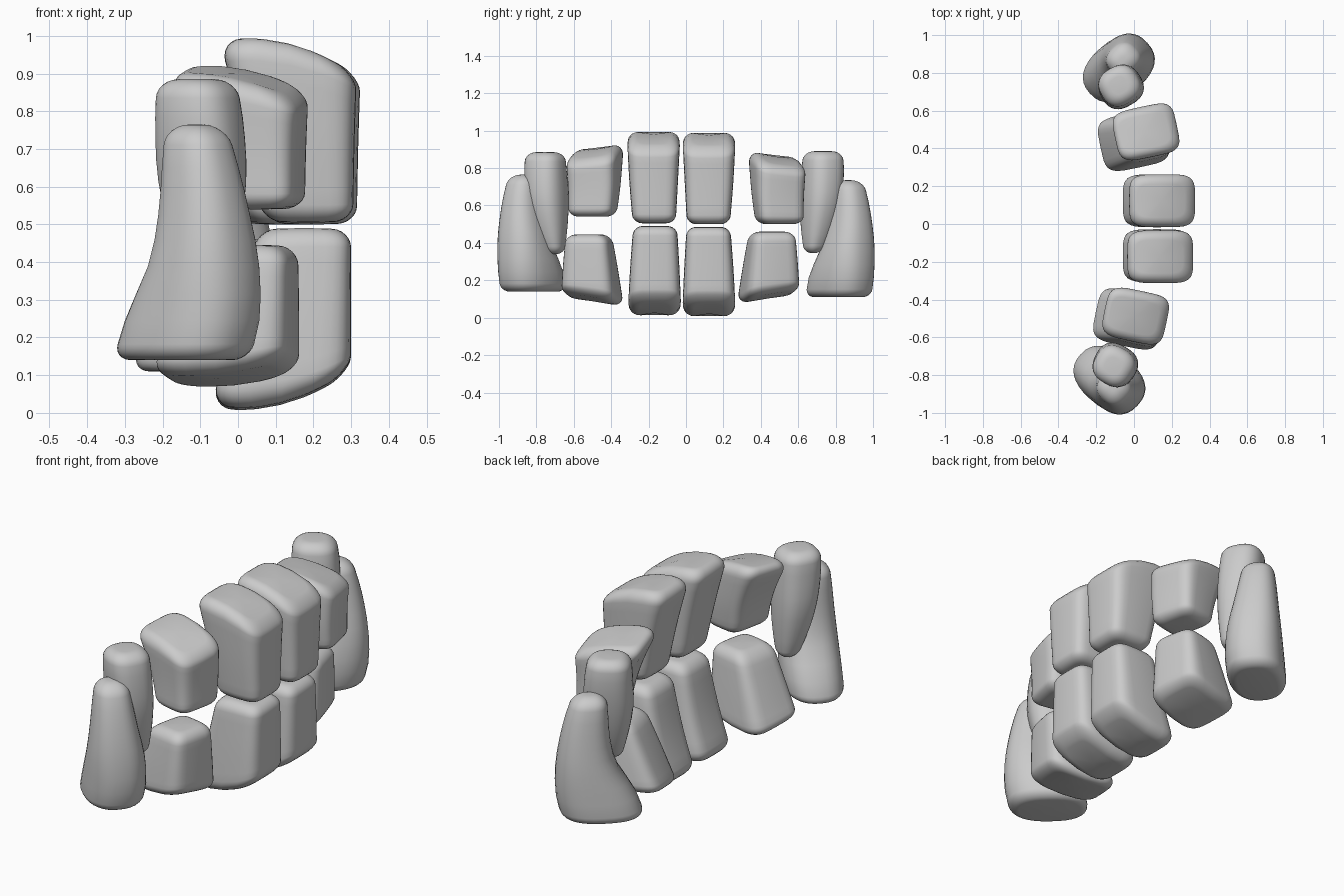
import bpy
import bmesh
from math import sin, cos, pi, radians, copysign
from mathutils import Matrix, Vector

if "Cube" in bpy.data.objects:
    bpy.data.objects.remove(bpy.data.objects["Cube"])

enamel = bpy.data.materials.new("grey_enamel")
enamel.use_nodes = True
colour = (0.6, 0.6, 0.6, 1)
enamel.diffuse_color = colour
enamel.node_tree.nodes["Principled BSDF"].inputs["Base Color"].default_value = colour

SIDES = 32
STEPS = 6


def spline(rows, t):
    """Smooth interpolation through the section rows, t from 0 to 1."""
    f = t * (len(rows) - 1)
    i = min(int(f), len(rows) - 2)
    u = f - i
    b, c = rows[i], rows[i + 1]
    a = rows[i - 1] if i else [2 * p - q for p, q in zip(b, c)]
    d = rows[i + 2] if i + 2 < len(rows) else [2 * q - p for p, q in zip(b, c)]
    return [q + u / 2 * (r - p + u * (2 * p - 5 * q + 4 * r - s + u * (3 * (q - r) + s - p)))
            for p, q, r, s in zip(a, b, c, d)]


def ring(bm, row, power, yaw, inset):
    """One rounded cross-section, sloped by its tilts and curved by its bow."""
    z, cx, cy, hx, hy, tx, ty, bow = row
    turn = Matrix.Rotation(yaw, 3, "Z")
    verts = []
    for k in range(SIDES):
        a = 2 * pi * k / SIDES
        x = copysign(abs(cos(a)) ** (2 / power), cos(a)) * (hx - inset)
        y = copysign(abs(sin(a)) ** (2 / power), sin(a)) * (hy - inset)
        p = turn @ Vector((x, y, tx * x + ty * y + bow * x * x))
        verts.append(bm.verts.new(p + Vector((cx, cy, z))))
    return verts


def tooth(name, rows, power, yaw, r_low, r_high, shift):
    """Loft a tooth with rounded ends on the right, and its partner on the left."""
    height = rows[-1][0] - rows[0][0]
    low, high = r_low / height, r_high / height
    angles = [pi / 2 * k / STEPS for k in range(STEPS)]
    stations = [(low * (1 - cos(a)), r_low * (1 - sin(a))) for a in angles]
    stations += [(low + (1 - high - low) * k / 8, 0) for k in range(9)]
    stations += [(1 - high * (1 - cos(a)), r_high * (1 - sin(a))) for a in reversed(angles)]
    for side in ("right", "left"):
        bm = bmesh.new()
        rings = [ring(bm, spline(rows, t), power, radians(yaw), inset) for t, inset in stations]
        for lower, upper in zip(rings, rings[1:]):
            for k in range(SIDES):
                n = (k + 1) % SIDES
                bm.faces.new((lower[k], lower[n], upper[n], upper[k]))
        # Close each end with a fan so that bowed ends stay even
        for loop, row in ((rings[0][::-1], rows[0]), (rings[-1], rows[-1])):
            hub = bm.verts.new((row[1], row[2], row[0]))
            for k in range(SIDES):
                bm.faces.new((loop[k], loop[(k + 1) % SIDES], hub))
        if side == "left":
            for v in bm.verts:
                v.co.y *= -1
                v.co += Vector(shift)
            bmesh.ops.reverse_faces(bm, faces=bm.faces)
        for f in bm.faces:
            f.smooth = True
        mesh = bpy.data.meshes.new(f"{side}_{name}")
        bm.to_mesh(mesh)
        bm.free()
        mesh.materials.append(enamel)
        bpy.context.collection.objects.link(bpy.data.objects.new(mesh.name, mesh))


# Section rows: z, centre x, centre y, half x, half y, tilt x, tilt y, bow
tooth("upper_central", [
    (.505, .185, -.17, .12, .115, 0, 0, .3),
    (.73, .162, -.173, .147, .13, -.1, 0, 0),
    (.98, .133, -.173, .182, .143, -.25, 0, -1.2)], 4.5, 0, .05, .055, (.01, -.05, -.005))

tooth("upper_lateral", [
    (.54, .06, -.5, .107, .12, 0, 0, .3),
    (.7, .04, -.49, .13, .13, -.1, .05, 0),
    (.9, .0, -.487, .178, .138, -.2, .12, -.9)], 4.5, -12, .05, .05, (.055, 0, -.04))

tooth("upper_canine", [
    (.34, -.08, -.7, .05, .045, 0, 0, 0),
    (.48, -.088, -.722, .09, .08, 0, 0, 0),
    (.62, -.095, -.738, .115, .1, 0, 0, 0),
    (.76, -.102, -.75, .113, .106, 0, 0, 0),
    (.885, -.11, -.753, .1, .1, 0, 0, 0)], 2.5, -30, .04, .055, (.03, -.02, .005))

tooth("lower_central", [
    (.026, .112, -.168, .187, .143, .25, 0, 1.2),
    (.26, .148, -.167, .152, .132, .1, 0, 0),
    (.49, .175, -.165, .125, .117, 0, 0, -.3)], 4.5, 0, .06, .05, (0, -.045, -.005))

tooth("lower_lateral", [
    (.088, -.035, -.5, .187, .15, .1, -.15, .7),
    (.26, .0, -.51, .152, .135, .06, -.05, 0),
    (.445, .042, -.52, .108, .115, 0, 0, -.3)], 4.5, -12, .05, .05, (.025, -.06, .015))

tooth("lower_canine", [
    (.14, -.15, -.815, .195, .14, 0, 0, 0),
    (.26, -.118, -.833, .185, .143, 0, 0, 0),
    (.4, -.09, -.864, .143, .131, 0, 0, 0),
    (.53, -.09, -.876, .118, .11, 0, 0, 0),
    (.65, -.1, -.875, .1, .092, 0, 0, 0),
    (.765, -.112, -.868, .078, .074, 0, 0, 0)], 2.4, -42, .045, .06, (.05, 0, -.03))
